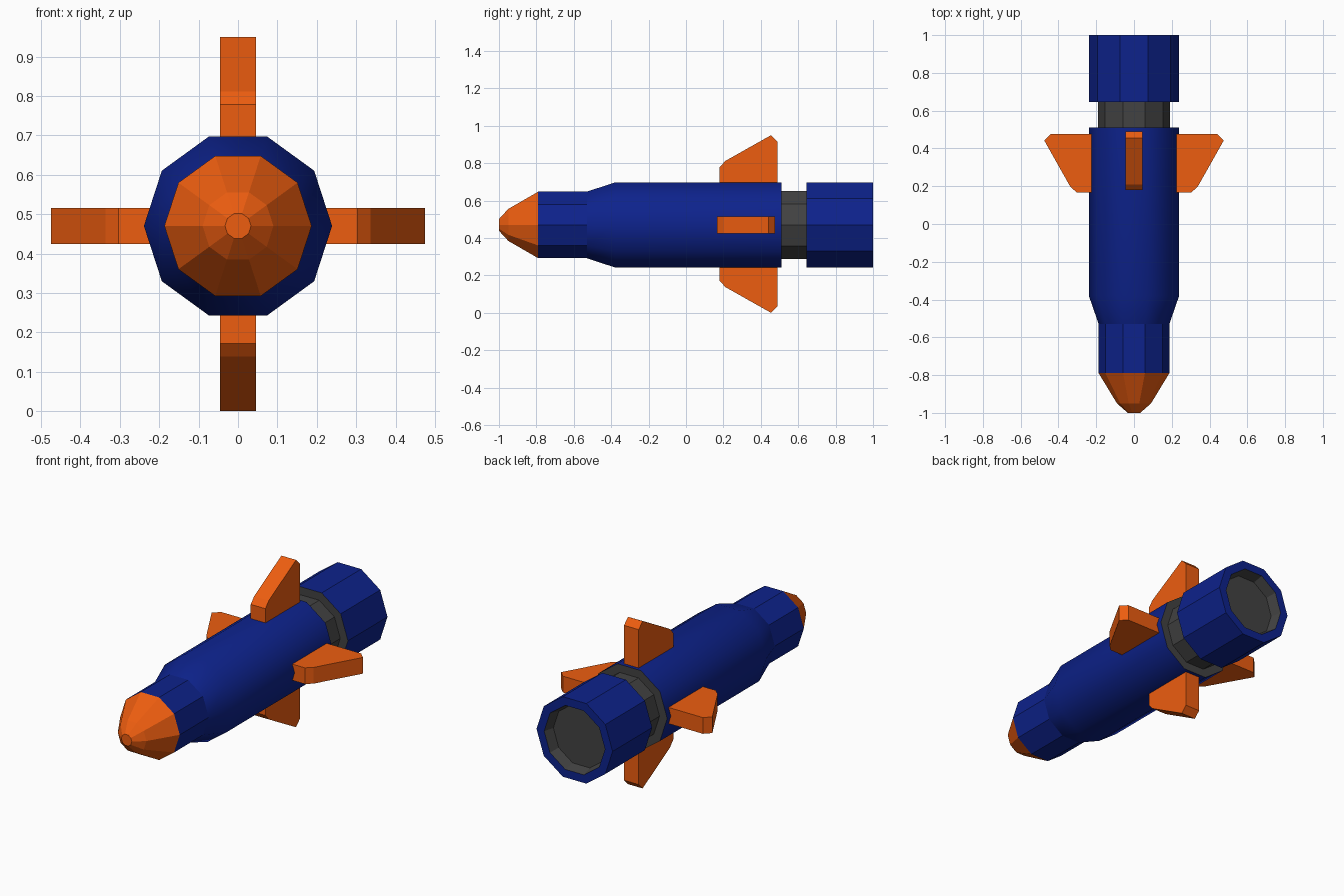
import bpy
import bmesh
from math import cos, sin, pi

if "Cube" in bpy.data.objects:
    bpy.data.objects.remove(bpy.data.objects["Cube"])

SIDES = 10
AXIS_Z = 0.47


def material(name, rgb):
    m = bpy.data.materials.new(name)
    m.diffuse_color = (*rgb, 1)
    m.use_nodes = True
    m.node_tree.nodes["Principled BSDF"].inputs["Base Color"].default_value = m.diffuse_color
    return m


BLUE = material("blue", (0.004, 0.016, 0.26))
ORANGE = material("orange", (0.85, 0.11, 0.005))
GREY = material("dark grey", (0.055, 0.055, 0.055))


def finish(name, bm, mats):
    bmesh.ops.recalc_face_normals(bm, faces=bm.faces)
    me = bpy.data.meshes.new(name)
    bm.to_mesh(me)
    bm.free()
    for m in mats:
        me.materials.append(m)
    ob = bpy.data.objects.new(name, me)
    bpy.context.collection.objects.link(ob)
    return ob


def turned(name, profile, mats, bands=None, caps=(0, 0), smooth=()):
    """Ten-sided closed solid along y from (y, radius) points.
    bands = material index per band, smooth = bands with smooth shading."""
    bm = bmesh.new()
    rings = [[bm.verts.new((r * cos(2 * pi * i / SIDES), y,
                            AXIS_Z + r * sin(2 * pi * i / SIDES)))
              for i in range(SIDES)] for y, r in profile]
    for k, (a, b) in enumerate(zip(rings, rings[1:])):
        for i in range(SIDES):
            j = (i + 1) % SIDES
            f = bm.faces.new((a[i], a[j], b[j], b[i]))
            f.material_index = bands[k] if bands else 0
            f.smooth = k in smooth
    for ring, mi in zip((rings[0], rings[-1]), caps):
        bm.faces.new(ring).material_index = mi
    return finish(name, bm, mats)


def fin(name, angle, shift, centre_z):
    """Clipped swept fin, extruded to thickness, turned about the y axis."""
    outline = [(0.17, 0.19), (0.17, 0.303), (0.20, 0.337),
               (0.445, 0.475), (0.48, 0.44), (0.48, 0.19)]
    half = 0.046
    bm = bmesh.new()
    c, s = cos(angle), sin(angle)

    def place(y, r, t):
        return bm.verts.new((r * c - t * s, y + shift, centre_z + r * s + t * c))

    lo = [place(y, r, -half) for y, r in outline]
    hi = [place(y, r, half) for y, r in outline]
    bm.faces.new(lo)
    bm.faces.new(hi)
    n = len(outline)
    for i in range(n):
        j = (i + 1) % n
        bm.faces.new((lo[i], lo[j], hi[j], hi[i]))
    return finish(name, bm, [ORANGE])


# Nose cone
turned("nose_cone", [(-1.0, 0.033), (-0.95, 0.09), (-0.79, 0.187)], [ORANGE])

# Main body: narrow front, flare, smooth barrel, grey rear face
turned("body", [(-0.79, 0.187), (-0.53, 0.187), (-0.38, 0.239), (0.51, 0.239)],
       [BLUE, GREY], caps=(0, 1), smooth=(1, 2))

# Grey neck between body and engine
turned("neck", [(0.505, 0.191), (0.65, 0.191)], [GREY])

# Engine shell with a recessed grey nozzle
turned("engine", [(0.645, 0.239), (1.0, 0.239), (1.0, 0.191), (0.94, 0.175)],
       [BLUE, GREY], bands=(0, 0, 1), caps=(1, 1))

# Four fins
for label, angle, shift, z in (("right", 0, -0.003, 0.47), ("top", pi / 2, 0.01, 0.475),
                               ("left", pi, -0.003, 0.47), ("bottom", -pi / 2, 0.01, 0.475)):
    fin(label + "_fin", angle, shift, z)
